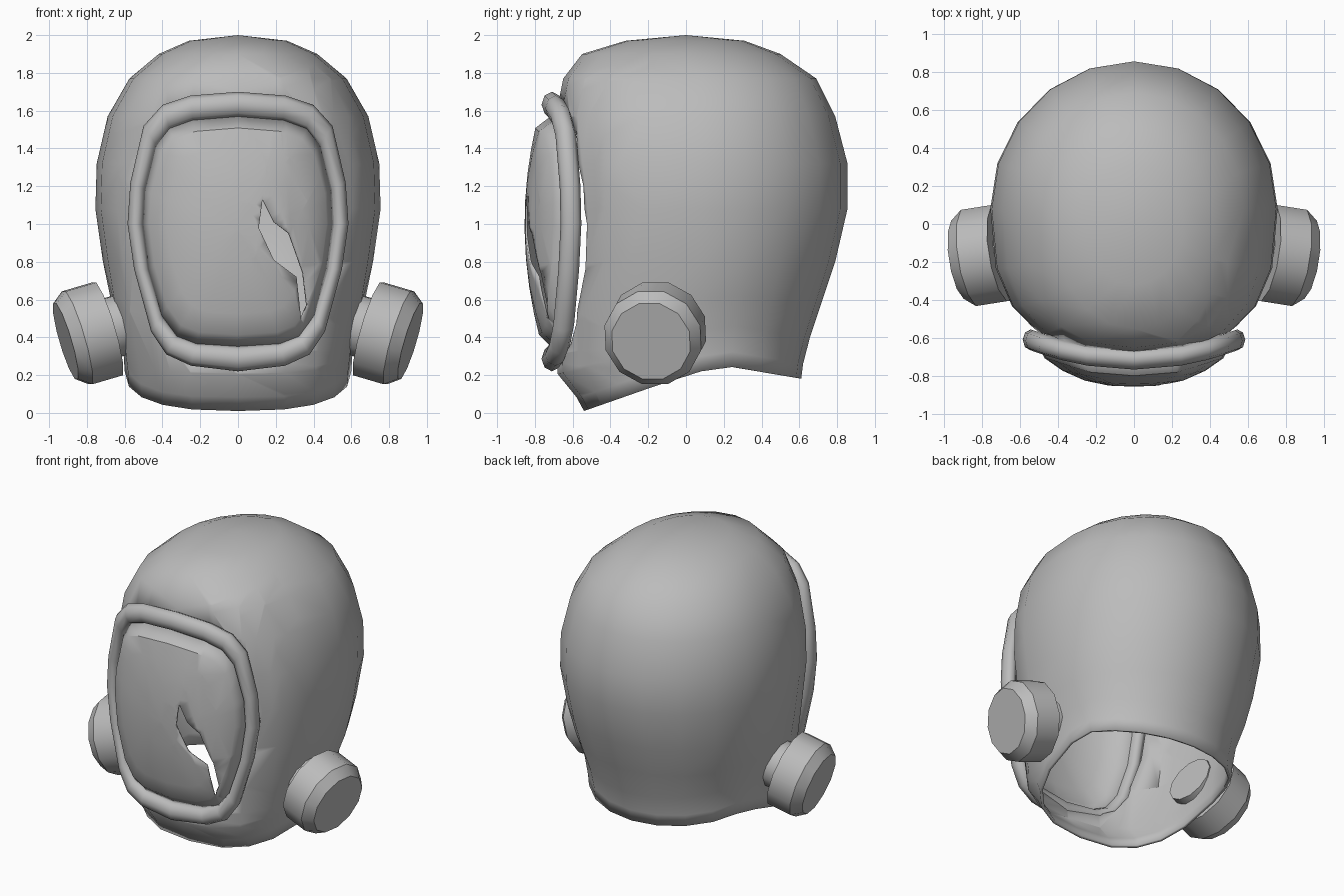
import bpy, bmesh, math
from mathutils import Vector, Matrix

if "Cube" in bpy.data.objects:
    bpy.data.objects.remove(bpy.data.objects["Cube"])

mat = bpy.data.materials.new("plain_grey")
mat.diffuse_color = (0.5, 0.5, 0.5, 1)
mat.use_nodes = True
mat.node_tree.nodes["Principled BSDF"].inputs["Base Color"].default_value = mat.diffuse_color


def finish(bm, name, thickness=0, angle=40):
    me = bpy.data.meshes.new(name)
    bm.to_mesh(me)
    bm.free()
    me.materials.append(mat)
    ob = bpy.data.objects.new(name, me)
    bpy.context.collection.objects.link(ob)
    bpy.ops.object.select_all(action='DESELECT')
    bpy.context.view_layer.objects.active = ob
    ob.select_set(True)
    bpy.ops.object.shade_smooth_by_angle(angle=math.radians(angle))
    if thickness:
        mod = ob.modifiers.new("thickness", 'SOLIDIFY')
        mod.thickness, mod.offset = thickness, -1
    return ob


def loft(bm, rings, closed=False):
    """Bridge rings of equal length; a one-point ring makes a fan."""
    rings = [[bm.verts.new(p) for p in r] for r in rings]
    for a, b in zip(rings, rings[1:] + (rings[:1] if closed else [])):
        n = len(a)
        for i in range(n):
            j = (i + 1) % n
            bm.faces.new((a[i], a[j], b[0]) if len(b) == 1 else (a[i], a[j], b[j], b[i]))
    return rings


def cut_convex(bm, poly, faces):
    """Cut a convex x-z polygon (counter-clockwise) straight through the faces."""
    for (x0, z0), (x1, z1) in zip(poly, poly[1:] + poly[:1]):
        co, no = Vector((x0, 0, z0)), Vector((z1 - z0, 0, x0 - x1)).normalized()
        geom = set(faces)
        for f in faces:
            geom.update(f.edges)
            geom.update(f.verts)
        res = bmesh.ops.bisect_plane(bm, geom=list(geom), dist=1e-5, plane_co=co, plane_no=no)
        faces = [f for f in res['geom'] if isinstance(f, bmesh.types.BMFace)
                 and (f.calc_center_median() - co).dot(no) < 0]
    bmesh.ops.delete(bm, geom=faces, context='FACES')


def mirrored(half):
    """Close a half outline running from top centre to bottom centre."""
    return half + [(-x, z) for x, z in half[-2:0:-1]]


def hem(y):
    pts = [(-0.6, 0.0), (-0.54, 0.01), (-0.14, 0.15), (0, 0.2), (0.2, 0.25), (0.65, 0.175)]
    for (a, za), (b, zb) in zip(pts, pts[1:]):
        if y <= b:
            return za + (zb - za) * (y - a) / (b - a)
    return pts[-1][1]


# Outlines of the face frame in x-z
outer = mirrored([(0, 1.70), (0.25, 1.68), (0.40, 1.63), (0.50, 1.52), (0.57, 1.22), (0.585, 1.0),
                  (0.55, 0.76), (0.46, 0.43), (0.38, 0.31), (0.25, 0.25), (0, 0.22)])
inner = mirrored([(0, 1.565), (0.24, 1.545), (0.36, 1.50), (0.43, 1.41), (0.49, 1.18), (0.50, 1.0),
                  (0.47, 0.76), (0.40, 0.52), (0.32, 0.41), (0.22, 0.37), (0, 0.355)])
middle = [((a + c) / 2, (b + d) / 2) for (a, b), (c, d) in zip(outer, inner)]


def frame_y(x):
    return -0.71 + 0.10 * (x / 0.54) ** 2


# Hood: height, half width, front, back, share of the slanted hem
levels = [(0.20, 0.60, -0.54, 0.61, 1), (0.28, 0.605, -0.58, 0.62, 1), (0.42, 0.62, -0.68, 0.655, 1),
          (0.60, 0.675, -0.69, 0.72, 0.4), (0.80, 0.715, -0.69, 0.79, 0), (1.08, 0.755, -0.69, 0.855, 0),
          (1.32, 0.748, -0.69, 0.855, 0), (1.57, 0.69, -0.69, 0.79, 0), (1.77, 0.575, -0.65, 0.69, 0),
          (1.90, 0.42, -0.55, 0.50, 0), (1.97, 0.26, -0.32, 0.31, 0)]
rings = []
for z, w, front, back, share in levels:
    ring = []
    mid = 0.08 if z < 1.8 else (front + back) / 2
    for i in range(20):
        a = 2 * math.pi * i / 20
        s, c = math.sin(a), math.cos(a)
        e = 2 / 2.6 if c > 0 and z < 1.8 else 1
        x = w * math.copysign(abs(s) ** e, s)
        y = mid - abs(c) ** e * (mid - front) if c > 0 else mid + abs(c) * (back - mid)
        ring.append((x, y, z + share * (hem(y) - 0.2)))
    rings.append(ring)
rings.append([(0, 0, 2.0)])
bm = bmesh.new()
loft(bm, rings)
bmesh.ops.recalc_face_normals(bm, faces=bm.faces[:])
cut_convex(bm, middle[::-1], [f for f in bm.faces if f.calc_center_median().y < -0.2])
finish(bm, "hood", 0.02, 60)

# Rounded frame around the face opening
bm = bmesh.new()
sections = []
for (ox, oz), (ix, iz), (mx, mz) in zip(outer, inner, middle):
    sections.append([(mx + (ox - ix) / 2 * math.cos(t), frame_y(mx) + 0.055 * math.sin(t),
                      mz + (oz - iz) / 2 * math.cos(t)) for t in [math.pi * k / 4 for k in range(8)]])
loft(bm, sections, closed=True)
bmesh.ops.recalc_face_normals(bm, faces=bm.faces[:])
finish(bm, "face_frame", 0, 60)

# Bulging visor with a set-back lip and a jagged crack
def visor_point(x, z, k):
    x, z = x * 0.94 * k, 0.97 + (z - 0.97) * 0.905 * k
    return x, -0.855 + 0.065 * ((z - 1) / 0.54) ** 2 + 0.15 * (abs(x) / 0.47) ** 2.6, z


bm = bmesh.new()
lip = [(x * 1.03, frame_y(x) + 0.01, 0.97 + (z - 0.97) * 1.03) for x, z in inner]
loft(bm, [lip] + [[visor_point(x, z, k) for x, z in inner] for k in (1, 0.8, 0.55, 0.28)]
     + [[visor_point(0, 0.97, 0)]])
bmesh.ops.recalc_face_normals(bm, faces=bm.faces[:])
if sum(f.normal.y * f.calc_area() for f in bm.faces) > 0:
    bmesh.ops.reverse_faces(bm, faces=bm.faces[:])
for piece in ([(0.13, 1.13), (0.11, 0.98), (0.19, 1.01)],
              [(0.11, 0.98), (0.19, 0.81), (0.27, 0.95), (0.19, 1.01)],
              [(0.19, 0.81), (0.31, 0.72), (0.345, 0.74), (0.27, 0.95)],
              [(0.31, 0.72), (0.335, 0.49), (0.365, 0.57), (0.345, 0.74)]):
    cut_convex(bm, piece, bm.faces[:])
finish(bm, "visor", 0.01, 35)

# Filter canisters, tilted forwards and down: distance along the axis, radius
profile = [(-0.12, 0.165), (0, 0.165), (0, 0.265), (0.17, 0.265), (0.235, 0.215)]
for side, label in ((1, "left"), (-1, "right")):
    axis = Vector((0.95 * side, -0.15, -0.28)).normalized()
    place = (Matrix.Translation((0.69 * side, -0.15, 0.445))
             @ axis.to_track_quat('Z', 'Y').to_matrix().to_4x4())
    bm = bmesh.new()
    rows = loft(bm, [[place @ Vector((r * math.cos(a), r * math.sin(a), d))
                      for a in [math.pi * (k + 0.5) / 6 for k in range(12)]] for d, r in profile])
    bm.faces.new(rows[0])
    bm.faces.new(rows[-1])
    bmesh.ops.recalc_face_normals(bm, faces=bm.faces[:])
    finish(bm, label + "_filter", 0, 32)
